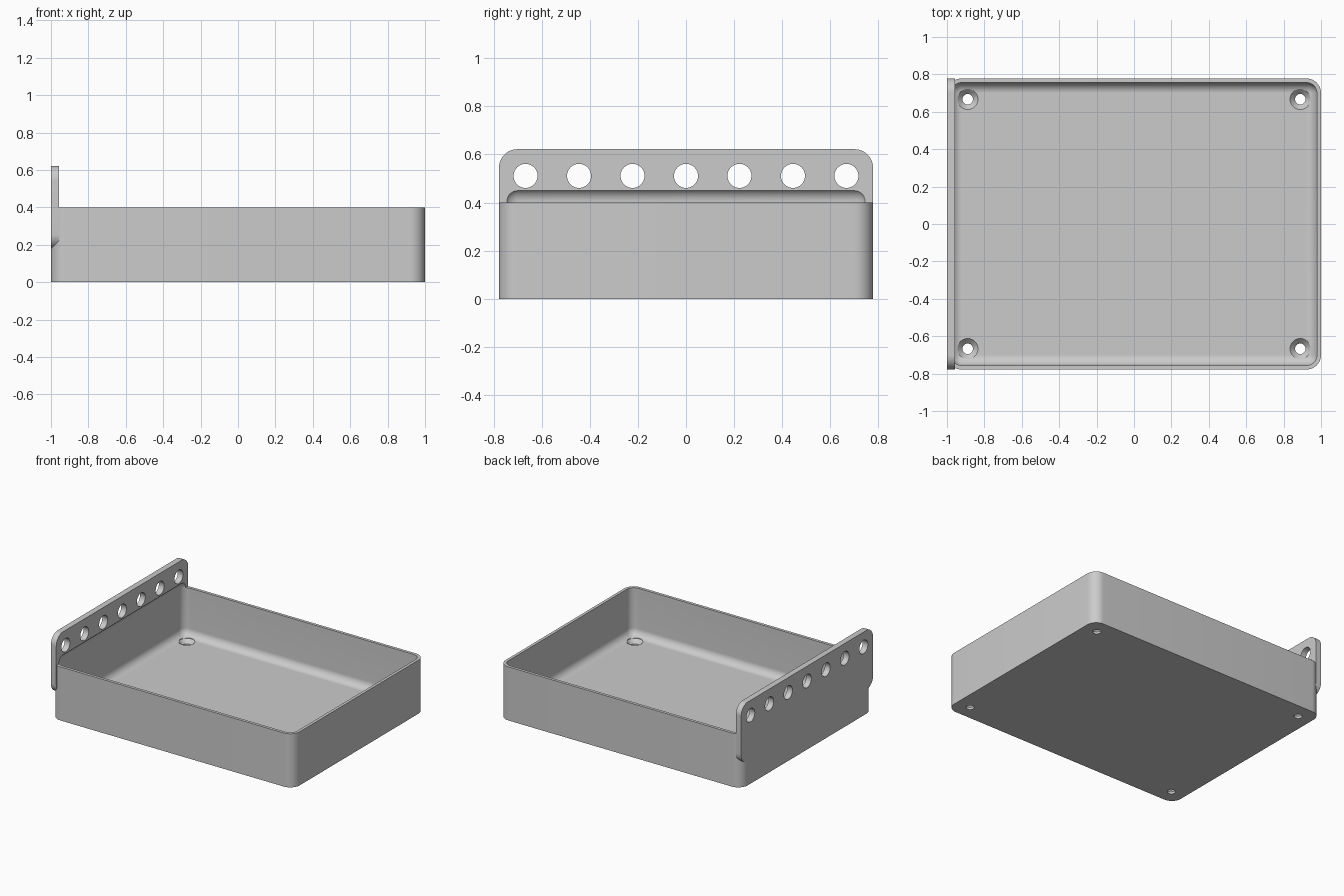
import bpy
import bmesh
from math import radians, cos, sin, pi
from mathutils import Vector, Matrix

cube = bpy.data.objects.get("Cube")
if cube:
    bpy.data.objects.remove(cube, do_unlink=True)

WALL, FLOOR = 0.022, 0.044
HALF_Y, RIM = 0.778, 0.4
CORNER, POCKET_ROUND = 0.078, 0.056
HOLE_X, HOLE_Y, PITCH = 0.889, 0.667, 0.2223

grey = bpy.data.materials.new("plain grey")
grey.use_nodes = True
colour = (0.6, 0.6, 0.6, 1)
grey.diffuse_color = colour
grey.node_tree.nodes["Principled BSDF"].inputs["Base Color"].default_value = colour


def finish(name, bm):
    bmesh.ops.recalc_face_normals(bm, faces=bm.faces)
    mesh = bpy.data.meshes.new(name)
    bm.to_mesh(mesh)
    bm.free()
    obj = bpy.data.objects.new(name, mesh)
    bpy.context.collection.objects.link(obj)
    mesh.materials.append(grey)
    return obj


def rounded_box(name, low, high, radius, axis=None, segments=12):
    """Box with rounded edges: all of them, or only those along one axis."""
    low, high = Vector(low), Vector(high)
    bm = bmesh.new()
    bmesh.ops.create_cube(bm, size=1)
    for v in bm.verts:
        v.co = Vector(h if c > 0 else l for c, l, h in zip(v.co, low, high))
    edges = [e for e in bm.edges if axis is None
             or abs((e.verts[0].co - e.verts[1].co).normalized()[axis]) > 0.9]
    bmesh.ops.bevel(bm, geom=edges, offset=radius, segments=segments,
                    profile=0.5, affect='EDGES')
    return finish(name, bm)


def lathe(bm, profile, place, sides=40):
    """Closed round solid through (radius, height) rings."""
    rings = [[bm.verts.new(place @ Vector((r * cos(2 * pi * i / sides),
                                           r * sin(2 * pi * i / sides), z)))
              for i in range(sides)] for r, z in profile]
    for a, b in zip(rings, rings[1:]):
        for i in range(sides):
            j = (i + 1) % sides
            bm.faces.new((a[i], a[j], b[j], b[i]))
    bm.faces.new(rings[0])
    bm.faces.new(rings[-1])


def combine(target, tool, operation):
    tool.hide_render = True
    mod = target.modifiers.new(operation.lower(), 'BOOLEAN')
    mod.operation, mod.object, mod.solver = operation, tool, 'EXACT'
    bpy.ops.object.select_all(action='DESELECT')
    target.select_set(True)
    bpy.context.view_layer.objects.active = target
    bpy.ops.object.modifier_apply(modifier=mod.name)
    bpy.data.objects.remove(tool, do_unlink=True)


# Tray body with rounded vertical corners
tray = rounded_box("tray", (-1, -HALF_Y, 0), (1, HALF_Y, RIM), CORNER, axis=2)

# Upright mounting plate on the right end
plate = rounded_box("mounting_plate", (-1, -HALF_Y, 0.178),
                    (-0.956, HALF_Y, 0.622), CORNER, axis=0)
combine(tray, plate, 'UNION')

# Hollow, rounded all over, which also scoops the foot of the plate
pocket = rounded_box("pocket_cutter", (WALL - 1, WALL - HALF_Y, FLOOR),
                     (1 - WALL, HALF_Y - WALL, 0.461), POCKET_ROUND)
combine(tray, pocket, 'DIFFERENCE')

# Countersunk floor holes and the row of plate holes
bm = bmesh.new()
for x in (-HOLE_X, HOLE_X):
    for y in (-HOLE_Y, HOLE_Y):
        lathe(bm, [(0.028, -0.05), (0.028, 0.016), (0.055, FLOOR), (0.055, 0.12)],
              Matrix.Translation((x, y, 0)))
for i in range(-3, 4):
    lathe(bm, [(0.05, -0.1), (0.05, 0.1)],
          Matrix.Translation((-0.978, i * PITCH, 0.511)) @ Matrix.Rotation(pi / 2, 4, 'Y'))
combine(tray, finish("hole_cutters", bm), 'DIFFERENCE')

# Smooth rounds, crisp edges
tray.select_set(True)
bpy.context.view_layer.objects.active = tray
bpy.ops.object.shade_smooth_by_angle(angle=radians(30))
